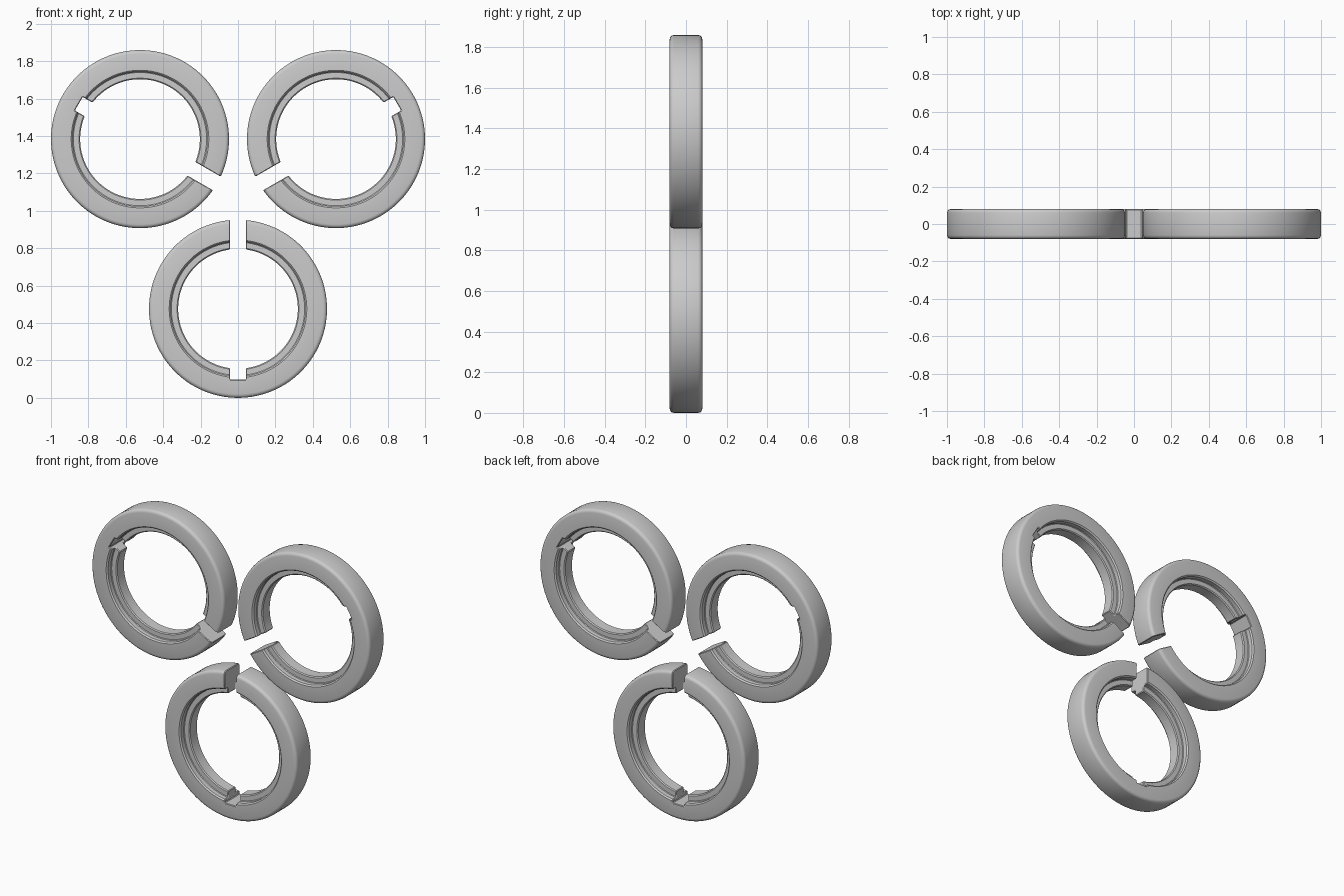
import bpy, bmesh
from math import pi, radians, sin, cos
from mathutils import Vector, Matrix

if "Cube" in bpy.data.objects:
    bpy.data.objects.remove(bpy.data.objects["Cube"], do_unlink=True)

OUTER, INNER, LIP = 0.476, 0.36, 0.32   # ring radii
HALF, LIP_HALF = 0.08, 0.04             # half thickness of body and inner lip
GAP = 0.084                             # width of slit and notch
SPREAD = 0.605                          # ring centre to middle of the model
SEGMENTS = 96

grey = bpy.data.materials.new("plain grey")
grey.use_nodes = True
colour = (0.6, 0.6, 0.6, 1)
grey.diffuse_color = colour
grey.node_tree.nodes["Principled BSDF"].inputs["Base Color"].default_value = colour


def add_object(name, bm):
    mesh = bpy.data.meshes.new(name)
    bm.to_mesh(mesh)
    bm.free()
    obj = bpy.data.objects.new(name, mesh)
    bpy.context.scene.collection.objects.link(obj)
    return obj


def rounded_half():
    """Half of the cross-section as (radius, y), from lip to outer rim."""
    r = 0.02
    pts = [(LIP, LIP_HALF - 0.006), (LIP + 0.006, LIP_HALF), (INNER, LIP_HALF),
           (INNER, HALF - 0.008), (INNER + 0.008, HALF)]
    for i in range(4):
        a = pi / 2 * (1 - i / 3)
        pts.append((OUTER - r + r * cos(a), HALF - r + r * sin(a)))
    return pts


def ring_body():
    half = rounded_half()
    profile = half + [(x, -y) for x, y in reversed(half)]
    bm = bmesh.new()
    turn = Matrix.Rotation(pi / SEGMENTS, 3, "Y")
    verts = [bm.verts.new(turn @ Vector((x, y, 0))) for x, y in profile]
    edges = [bm.edges.new((verts[i - 1], verts[i])) for i in range(len(verts))]
    bmesh.ops.spin(bm, geom=verts + edges, cent=(0, 0, 0), axis=(0, 1, 0),
                   angle=2 * pi, steps=SEGMENTS, use_merge=True)
    bmesh.ops.remove_doubles(bm, verts=bm.verts, dist=0.0001)
    bmesh.ops.recalc_face_normals(bm, faces=bm.faces)
    return add_object("ring_body", bm)


def cutter(name, z_low, z_high):
    bm = bmesh.new()
    bmesh.ops.create_cube(bm, size=1)
    bmesh.ops.scale(bm, vec=(GAP, 0.4, z_high - z_low), verts=bm.verts)
    bmesh.ops.translate(bm, vec=(0, 0, (z_low + z_high) / 2), verts=bm.verts)
    obj = add_object(name, bm)
    obj.hide_render = True
    return obj


# One split ring: open slit on top, shallow notch opposite
body = ring_body()
cutters = [cutter("slit_cutter", 0.2, 0.6), cutter("notch_cutter", -0.378, -0.2)]
for c in cutters:
    mod = body.modifiers.new("cut", "BOOLEAN")
    mod.operation, mod.solver, mod.object = "DIFFERENCE", "EXACT", c
soft = body.modifiers.new("soft_edges", "BEVEL")
soft.width, soft.segments = 0.004, 1
soft.limit_method, soft.angle_limit = "ANGLE", radians(60)
soft.use_clamp_overlap = False
bpy.context.view_layer.update()
depsgraph = bpy.context.evaluated_depsgraph_get()
ring_mesh = bpy.data.meshes.new_from_object(body.evaluated_get(depsgraph))
ring_mesh.name = "split_ring"
ring_mesh.materials.clear()
ring_mesh.materials.append(grey)
for helper in cutters + [body]:
    bpy.data.objects.remove(helper, do_unlink=True)

# Three rings with their slits facing the middle
middle = Vector((0, 0, OUTER + SPREAD))
bpy.ops.object.select_all(action="DESELECT")
for name, angle in (("bottom_ring", 0), ("upper_right_ring", 120), ("upper_left_ring", -120)):
    ring = bpy.data.objects.new(name, ring_mesh)
    bpy.context.scene.collection.objects.link(ring)
    a = radians(angle)
    ring.rotation_euler = (0, a, 0)
    ring.location = middle - SPREAD * Vector((sin(a), 0, cos(a)))
    if angle == 0:
        ring.select_set(True)
        bpy.context.view_layer.objects.active = ring
bpy.ops.object.shade_smooth_by_angle(angle=radians(35))
